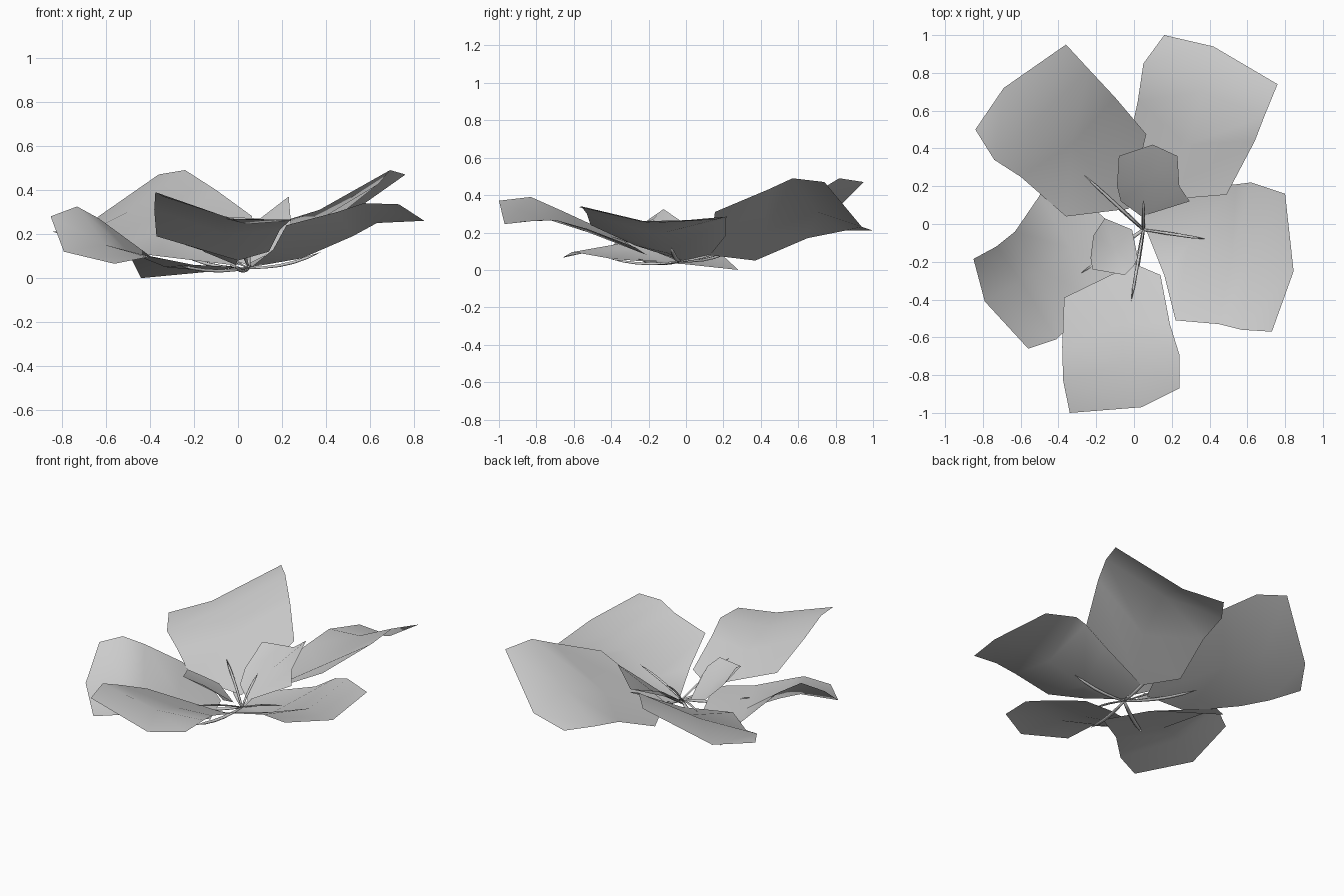
import bpy, bmesh, math
from mathutils import Vector

if "Cube" in bpy.data.objects:
    bpy.data.objects.remove(bpy.data.objects["Cube"])


def finish(name, bm):
    me = bpy.data.meshes.new(name)
    bm.to_mesh(me)
    bm.free()
    for p in me.polygons:
        p.use_smooth = True
    ob = bpy.data.objects.new(name, me)
    bpy.context.collection.objects.link(ob)


def petal(name, left, mid, right):
    """Skin a petal across its two edges and midrib, base to tip."""
    bm = bmesh.new()
    cols = [[bm.verts.new(p) for p in line] for line in (left, mid, right)]
    for a, b in zip(cols, cols[1:]):
        for i in range(len(a) - 1):
            bm.faces.new((a[i], b[i], b[i + 1], a[i + 1]))
    bmesh.ops.recalc_face_normals(bm, faces=bm.faces)
    if sum(f.normal.z for f in bm.faces) < 0:
        bmesh.ops.reverse_faces(bm, faces=bm.faces)
    finish(name, bm)


def spike(name, tip, bow, radius=0.018, sides=6, steps=5):
    """Thin tapered spike that bows from the flower centre to its tip."""
    base, tip = Vector((0.05, -0.03, 0.045)), Vector(tip)
    d = (tip - base).normalized()
    side = d.cross(Vector((0, 0, 1))).normalized()
    up = side.cross(d)
    bm = bmesh.new()
    rings = []
    for i in range(steps):
        t = i / steps
        c = base.lerp(tip, t) + up * bow * math.sin(math.pi * t)
        r = radius * (0.45 + 1.1 * t) * (1 - t) ** 0.5
        rings.append([bm.verts.new(c + side * r * math.cos(a) + up * r * 0.6 * math.sin(a))
                      for a in (2 * math.pi * k / sides for k in range(sides))])
    end = bm.verts.new(tip)
    for k in range(sides):
        n = (k + 1) % sides
        for a, b in zip(rings, rings[1:]):
            bm.faces.new((a[k], a[n], b[n], b[k]))
        bm.faces.new((rings[-1][k], rings[-1][n], end))
    bm.faces.new(rings[0])
    bmesh.ops.recalc_face_normals(bm, faces=bm.faces)
    finish(name, bm)


# Five large outer petals
petal("petal_back_right",
      [(-.04, .37, .05), (.02, .65, .17), (.05, .85, .21), (.16, 1.0, .21)],
      [(.06, .12, .08), (.28, .42, .20), (.37, .70, .31), (.42, .94, .23)],
      [(.49, .155, .31), (.64, .44, .43), (.69, .57, .49), (.76, .74, .47)])
petal("petal_back_left",
      [(-.36, .04, .10), (-.60, .25, .13), (-.74, .34, .18), (-.84, .50, .21)],
      [(-.03, .08, .06), (-.33, .42, .22), (-.50, .57, .30), (-.69, .72, .24)],
      [(.065, .475, .28), (-.10, .67, .40), (-.24, .82, .49), (-.36, .95, .47)])
petal("petal_right",
      [(.16, -.27, .13), (.22, -.51, .24), (.45, -.53, .30), (.57, -.56, .34), (.73, -.57, .335)],
      [(.06, -.02, .05), (.29, -.10, .09), (.52, -.15, .19), (.63, -.18, .25), (.845, -.25, .26)],
      [(.05, .13, .08), (.40, .21, .18), (.54, .21, .27), (.62, .22, .285), (.80, .16, .27)])
petal("petal_front",
      [(-.37, -.39, .19), (-.38, -.65, .31), (-.375, -.83, .39), (-.34, -1.0, .37)],
      [(0, -.21, .08), (-.06, -.52, .20), (-.06, -.74, .27), (.04, -.97, .245)],
      [(.14, -.27, .12), (.19, -.53, .22), (.24, -.69, .265), (.24, -.87, .26)])
petal("petal_left",
      [(0, -.28, .05), (-.20, -.40, .06), (-.37, -.57, .09), (-.41, -.61, .095), (-.56, -.66, .065)],
      [(-.12, 0, .03), (-.33, -.13, .05), (-.50, -.24, .12), (-.60, -.30, .15), (-.79, -.41, .12)],
      [(-.44, .28, 0), (-.50, .15, .12), (-.63, -.04, .27), (-.73, -.12, .325), (-.85, -.185, .28)])

# Two small inner petals
petal("inner_petal_back",
      [(-.07, .12, .10), (-.09, .20, .17), (-.08, .36, .28)],
      [(.04, .04, .06), (.08, .24, .20), (.10, .42, .27)],
      [(.295, .12, .19), (.24, .20, .25), (.23, .36, .37)])
petal("inner_petal_front",
      [(-.155, .03, .12), (-.215, -.06, .19), (-.23, -.18, .27)],
      [(-.01, -.03, .06), (-.10, -.13, .15), (-.22, -.24, .25)],
      [(.02, -.18, .14), (0, -.22, .20), (-.05, -.27, .25)])

# Star of thin sepals under the petals
tips = [(-.265, .26, .11), (.38, -.08, .12), (-.015, -.41, .06), (.05, .26, .15), (-.28, -.26, .06)]
for i, tip in enumerate(tips):
    spike(f"sepal_{i + 1}", tip, -0.02)

# Stamens resting above the petals
tips = [(-.265, .26, .16), (.38, -.08, .16), (-.015, -.41, .18), (.05, .13, .20)]
for i, tip in enumerate(tips):
    spike(f"stamen_{i + 1}", tip, 0.01, radius=0.012)
